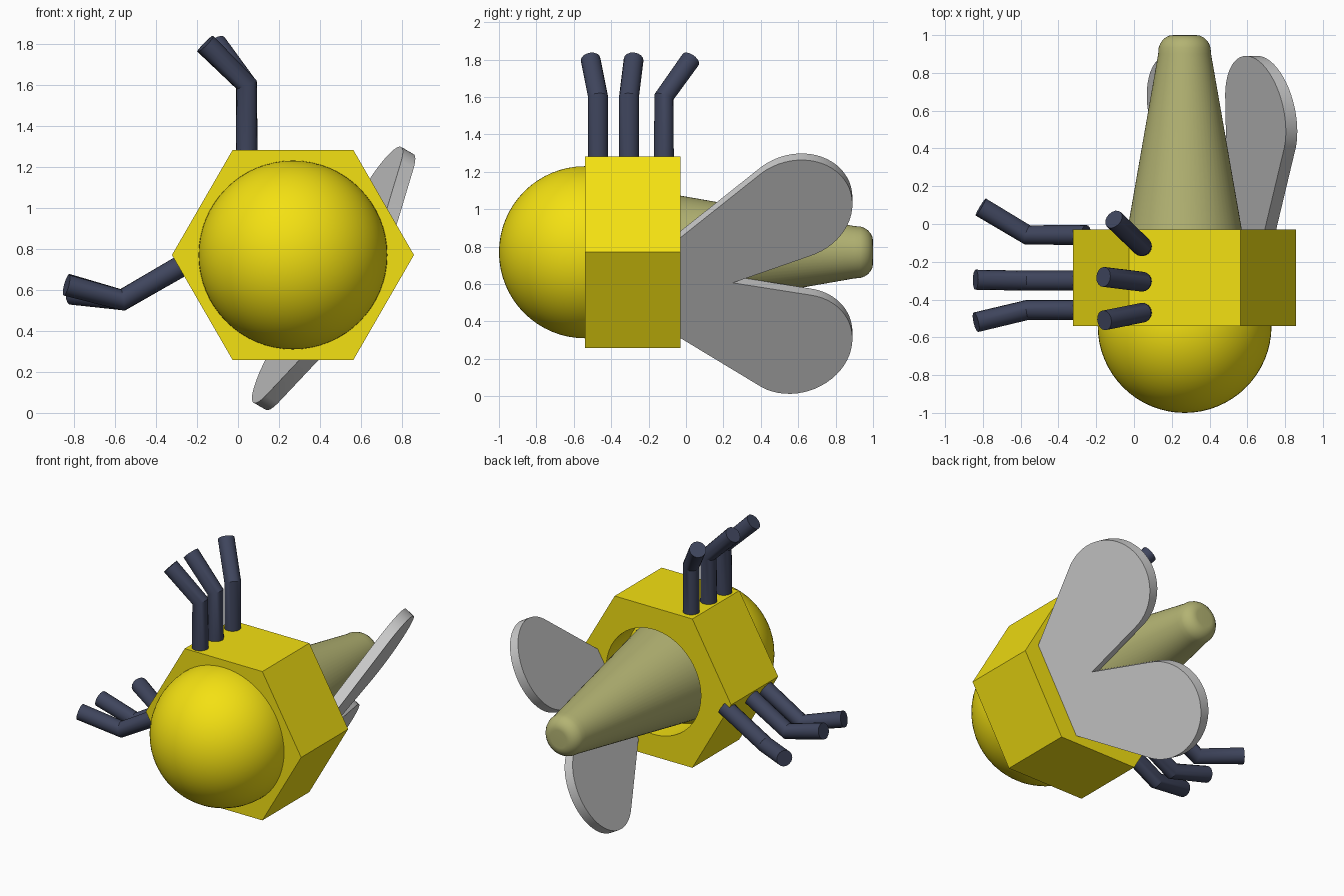
import bpy, bmesh
from math import sin, cos, radians, pi, sqrt
from mathutils import Vector

if "Cube" in bpy.data.objects:
    bpy.data.objects.remove(bpy.data.objects["Cube"])

CX, CZ = 0.268, 0.77          # body axis runs along y through here


def material(name, rgb):
    m = bpy.data.materials.new(name)
    m.diffuse_color = (*rgb, 1)
    m.use_nodes = True
    m.node_tree.nodes["Principled BSDF"].inputs["Base Color"].default_value = m.diffuse_color
    return m


YELLOW = material("yellow", (0.9, 0.75, 0.006))
OLIVE = material("olive", (0.45, 0.45, 0.17))
NAVY = material("navy", (0.05, 0.06, 0.11))


def finish(obj, name, mat=None):
    obj.name = name
    if mat:
        obj.data.materials.append(mat)
    bpy.ops.object.select_all(action='DESELECT')
    obj.select_set(True)
    bpy.context.view_layer.objects.active = obj
    bpy.ops.object.shade_smooth_by_angle(angle=radians(30))
    return obj


def from_bmesh(bm, name, mat=None):
    bmesh.ops.recalc_face_normals(bm, faces=bm.faces)
    me = bpy.data.meshes.new(name)
    bm.to_mesh(me)
    bm.free()
    obj = bpy.data.objects.new(name, me)
    bpy.context.collection.objects.link(obj)
    return finish(obj, name, mat)


def cylinder(sides, r, y0, y1):
    bpy.ops.mesh.primitive_cylinder_add(vertices=sides, radius=r, depth=y1 - y0,
                                        location=(CX, (y0 + y1) / 2, CZ))
    obj = bpy.context.object
    # turn the axis onto y with a corner pointing along +x
    for v in obj.data.vertices:
        x, y, z = v.co
        v.co = (y, z, x)
    return obj


# head: smooth sphere set into the front of the thorax
bpy.ops.mesh.primitive_uv_sphere_add(segments=64, ring_count=32, radius=0.46,
                                     location=(CX, -0.54, CZ))
finish(bpy.context.object, "head", YELLOW)

# thorax: hexagonal nut with a round bore
thorax = cylinder(6, 0.59, -0.54, -0.03)
finish(thorax, "thorax", YELLOW)
cutter = cylinder(64, 0.36, -0.7, 0.1)
finish(cutter, "bore_cutter", YELLOW)
cutter.hide_render = True
mod = thorax.modifiers.new("bore", 'BOOLEAN')
mod.operation = 'DIFFERENCE'
mod.object = cutter
bpy.context.view_layer.objects.active = thorax
bpy.ops.object.modifier_apply(modifier=mod.name)
bpy.data.objects.remove(cutter)
finish(thorax, "thorax")

# abdomen: turned taper with a rounded tip
profile = [(0, -0.3), (0.35, -0.3), (0.14, 0.9)]
profile += [(0.06 + 0.08 * cos(a), 0.91 + 0.09 * sin(a))
            for a in [radians(d) for d in (15, 30, 45, 60, 75, 90)]]
profile += [(0, 0.995)]
bm = bmesh.new()
vs = [bm.verts.new((CX + r, y, CZ)) for r, y in profile]
es = [bm.edges.new(p) for p in zip(vs, vs[1:])]
bmesh.ops.spin(bm, geom=vs + es, cent=(CX, 0, CZ), axis=(0, 1, 0),
               angle=2 * pi, steps=64)
bmesh.ops.remove_doubles(bm, verts=bm.verts, dist=0.0005)
from_bmesh(bm, "abdomen", OLIVE)

# wings: one heart-shaped plate lying along the abdomen (points are y, u)
half = [(-0.03, 0.31)]
for i in range(33):
    a = radians(126 - i * 201 / 32)
    half.append((0.585 + 0.305 * cos(a), 0.415 + 0.305 * sin(a)))
outline = half + [(0.25, 0)] + [(y, -u) for y, u in reversed(half)]
U = Vector((0.5, 0, sqrt(0.75)))       # across the wings
N = Vector((sqrt(0.75), 0, -0.5))      # outwards from the body


def wing_point(y, u, n):
    return Vector((CX, y, CZ)) + U * u + N * (n - 0.19 * y)


bm = bmesh.new()
inner = [bm.verts.new(wing_point(y, u, 0.305)) for y, u in outline]
outer = [bm.verts.new(wing_point(y, u, 0.375)) for y, u in outline]
bm.faces.new(inner)
bm.faces.new(outer)
for i in range(len(outline)):
    j = (i + 1) % len(outline)
    bm.faces.new((inner[i], inner[j], outer[j], outer[i]))
from_bmesh(bm, "wings")

# legs: three bent rods on the top face, mirrored about the wing axis
AXIS = Vector((-sqrt(0.75), 0.5))


def leg(name, y, tip_y, tip, mirrored):
    path = [((-0.226, 0.47), y), ((-0.226, 0.83), y), (tip, tip_y)]
    cu = bpy.data.curves.new(name, 'CURVE')
    cu.dimensions = '3D'
    cu.bevel_depth = 0.053
    cu.bevel_resolution = 6
    cu.use_fill_caps = True
    sp = cu.splines.new('POLY')
    sp.points.add(2)
    for p, (xz, py) in zip(sp.points, path):
        v = Vector(xz)
        if mirrored:
            v = 2 * AXIS.dot(v) * AXIS - v
        p.co = (CX + v.x, py, CZ + v.y, 1)
    obj = bpy.data.objects.new(name, cu)
    bpy.context.collection.objects.link(obj)
    bpy.ops.object.select_all(action='DESELECT')
    obj.select_set(True)
    bpy.context.view_layer.objects.active = obj
    bpy.ops.object.convert(target='MESH')
    finish(bpy.context.object, name, NAVY)


TIPS = [(-0.425, 1.03), (-0.43, 1.03), (-0.375, 1.03)]
UPPER = [(-0.47, -0.51), (-0.305, -0.28), (-0.118, 0.025)]
LOWER = [(-0.455, -0.52), (-0.30, -0.295), (-0.058, 0.09)]
for side, rows, mirrored in (("upper", UPPER, False), ("lower", LOWER, True)):
    for part, (y, tip_y), tip in zip(("front", "middle", "rear"), rows, TIPS):
        leg(f"{side}_{part}_leg", y, tip_y, tip, mirrored)
